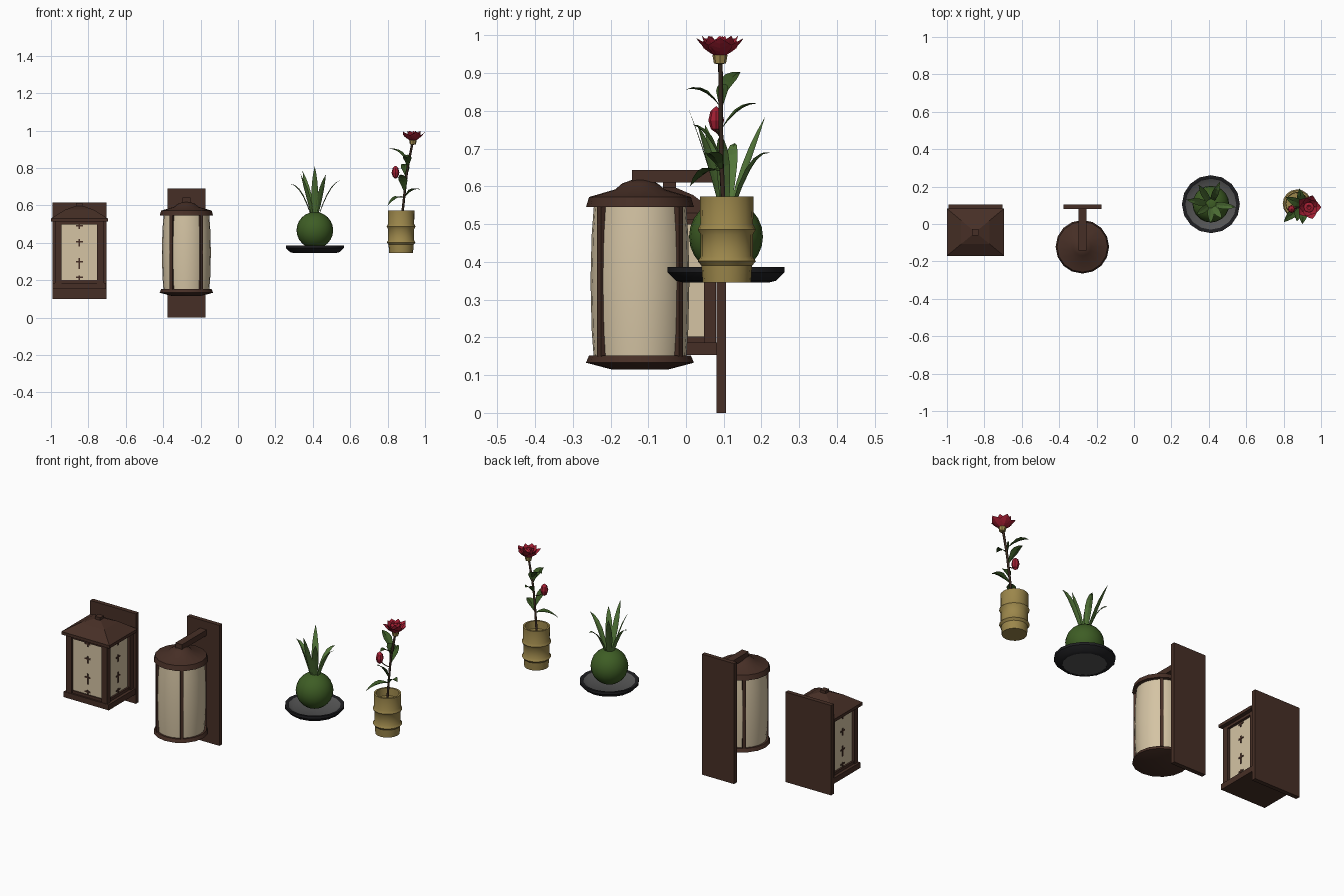
import bpy, bmesh, math
from mathutils import Vector, Matrix

cube = bpy.data.objects.get("Cube")
if cube:
    bpy.data.objects.remove(cube, do_unlink=True)


def material(name, *rgb):
    m = bpy.data.materials.new(name)
    m.use_nodes = True
    m.diffuse_color = (*rgb, 1)
    m.node_tree.nodes["Principled BSDF"].inputs["Base Color"].default_value = (*rgb, 1)
    return m


WOOD = material("dark wood", .062, .028, .019)
PAPER = material("cream paper", .66, .55, .37)
MOSS = material("moss green", .048, .11, .018)
GRASS = material("blade green", .085, .18, .04)
LEAF = material("leaf green", .042, .095, .018)
BAMBOO = material("bamboo", .33, .24, .07)
RED = material("petal red", .36, .013, .032)
STEM = material("stem brown", .04, .022, .014)
BLACK = material("black glaze", .013, .013, .015)
GREY = material("grey glaze", .09, .09, .09)


def finish(name, bm, mat, smooth=False, recalc=True):
    bmesh.ops.remove_doubles(bm, verts=bm.verts, dist=1e-5)
    if recalc:
        bmesh.ops.recalc_face_normals(bm, faces=bm.faces)
    me = bpy.data.meshes.new(name)
    bm.to_mesh(me)
    bm.free()
    me.materials.append(mat)
    ob = bpy.data.objects.new(name, me)
    bpy.context.collection.objects.link(ob)
    if smooth:
        bpy.ops.object.select_all(action='DESELECT')
        ob.select_set(True)
        bpy.context.view_layer.objects.active = ob
        bpy.ops.object.shade_smooth_by_angle(angle=math.radians(35))
    return ob


def box(name, centre, size, mat, turn=0):
    bm = bmesh.new()
    bmesh.ops.create_cube(bm, size=1, matrix=Matrix.Translation(centre)
                          @ Matrix.Rotation(turn, 4, 'Z') @ Matrix.Diagonal((*size, 1)))
    return finish(name, bm, mat)


def lathe(name, x, y, profile, mat, sides=16, smooth=True):
    bm = bmesh.new()
    vs = [bm.verts.new((x + r, y, z)) for r, z in profile]
    es = [bm.edges.new(p) for p in zip(vs, vs[1:])]
    bmesh.ops.spin(bm, geom=vs + es, cent=(x, y, 0), axis=(0, 0, 1),
                   angle=math.tau, steps=sides, use_merge=True)
    return finish(name, bm, mat, smooth)


def blade(name, base, tip, arch, width, shape, mat, fold=.2):
    """Folded blade along an arched path; shape gives relative widths."""
    base, tip = Vector(base), Vector(tip)
    mid = (base + tip) / 2 + Vector((0, 0, arch))
    along = tip - base
    side = Vector((-along.y, along.x, 0)).normalized()
    bm, rows, n = bmesh.new(), [], len(shape) - 1
    for i, w in enumerate(shape):
        t = i / n
        p = base * (1 - t) ** 2 + mid * 2 * t * (1 - t) + tip * t * t
        off, lift = side * w * width / 2, Vector((0, 0, fold * w * width / 2))
        rows.append([bm.verts.new(q) for q in (p - off + lift, p, p + off + lift)])
    for a, b in zip(rows, rows[1:]):
        for k in (0, 1):
            bm.faces.new((a[k], b[k], b[k + 1], a[k + 1]))
    bmesh.ops.dissolve_degenerate(bm, dist=1e-6, edges=bm.edges)
    return finish(name, bm, mat, recalc=False)


# Square wall lantern
SX, SY = -.848, -.04
box("square_back_plate", (SX, .093, .357), (.29, .025, .515), WOOD)
box("square_paper", (SX, SY, .35), (.23, .215, .33), PAPER)
box("square_base", (SX, SY, .17), (.285, .245, .032), WOOD)
box("square_lower_rail", (SX, SY, .193), (.25, .226, .018), WOOD)
box("square_upper_rail", (SX, SY, .51), (.26, .232, .022), WOOD)
for sx in (-1, 1):
    for sy in (-1, 1):
        box("square_post", (SX + sx * .113, SY + sy * .104, .35), (.036, .032, .34), WOOD)

# Small crossed lattice marks on the visible paper faces
for z, h in ((.4, .04), (.29, .06), (.487, .025), (.213, .025)):
    for w, tall, dz in ((.008, h, 0), (.036, .008, h * .15)):
        box("front_lattice", (SX, SY - .108, z + dz), (w, .005, tall), WOOD)
        for sx in (-1, 1):
            box("side_lattice", (SX + sx * .1155, SY, z + dz), (.005, w, tall), WOOD)

# Hipped roof built from stacked rectangular rings
bm = bmesh.new()
rings = []
for f, z in ((1, .513), (1, .53), (.5, .577), (.13, .597)):
    rings.append([bm.verts.new((SX + sx * .152 * f, SY - .004 + sy * .126 * f, z))
                  for sx, sy in ((-1, -1), (1, -1), (1, 1), (-1, 1))])
for a, b in zip(rings, rings[1:]):
    for k in range(4):
        bm.faces.new((a[k], a[(k + 1) % 4], b[(k + 1) % 4], b[k]))
bm.faces.new(rings[0])
bm.faces.new(rings[-1])
finish("square_roof", bm, WOOD)
box("square_finial", (SX, SY - .004, .6), (.034, .034, .024), WOOD)

# Round wall lantern
RX, RY = -.276, -.122
box("round_back_plate", (RX, .093, .345), (.204, .025, .69), WOOD)
box("round_arm", (RX, -.03, .627), (.042, .225, .032), WOOD)
lathe("round_paper", RX, RY, [(.122, .14), (.128, .22), (.131, .35), (.128, .47), (.122, .55)],
      PAPER, 24)
lathe("round_roof", RX, RY, [(0, .545), (.143, .545), (.135, .572), (.066, .592),
                             (.047, .608), (.022, .617), (0, .618)], WOOD)
lathe("round_tray", RX, RY, [(0, .152), (.135, .152), (.143, .133), (.075, .115), (0, .115)], WOOD)
for sx in (-1, 1):
    for sy in (-1, 1):
        a = math.atan2(sy * .1, sx * .076)
        box("round_bar", (RX + .126 * math.cos(a), RY + .126 * math.sin(a), .35),
            (.02, .018, .4), WOOD, a)

# Moss ball on a dish
MX, MY = .411, .106
lathe("dish", MX, MY, [(.112, .345), (.132, .35), (.155, .372), (.155, .386),
                       (.143, .386), (.136, .382)], BLACK)
lathe("dish_underside", MX, MY, [(0, .346), (.112, .346)], GREY)
lathe("dish_inside", MX, MY, [(.136, .382), (.11, .368), (0, .366)], GREY)
bm = bmesh.new()
bmesh.ops.create_uvsphere(bm, u_segments=20, v_segments=12, radius=.098,
                          matrix=Matrix.Translation((MX, MY, .467)))
finish("moss_ball", bm, MOSS, True)
grass_shape = (.6, .9, 1, .85, .5, 0)
for tip, arch in (((.28, .13, .715), .08), ((.545, .09, .735), .07), ((.41, .005, .81), .02),
                  ((.345, .21, .785), .02), ((.46, .225, .69), .08), ((.47, .03, .765), .04),
                  ((.335, .05, .765), .03)):
    d = (Vector(tip) - Vector((MX, MY, 0))) * .15
    blade("grass_blade", (MX + d.x, MY + d.y, .54), tip, arch, .036, grass_shape, GRASS, .4)

# Bamboo pot with two raised rings
PX, PY = .872, .108
lathe("bamboo_pot", PX, PY, [(0, .346), (.064, .346), (.067, .39), (.077, .402), (.069, .414),
                             (.069, .472), (.077, .486), (.07, .5), (.071, .573), (.061, .573),
                             (.059, .53), (0, .53)], BAMBOO)

# Flower stem
stem_points = [Vector(p) for p in ((.876, .1, .53), (.89, .094, .66), (.903, .092, .78),
                                   (.918, .092, .86), (.933, .091, .935))]
curve = bpy.data.curves.new("flower_stem", 'CURVE')
curve.dimensions = '3D'
curve.bevel_depth = .0065
curve.bevel_resolution = 1
spline = curve.splines.new('POLY')
spline.points.add(len(stem_points) - 1)
for p, co in zip(spline.points, stem_points):
    p.co = (*co, 1)
curve.materials.append(STEM)
bpy.context.collection.objects.link(bpy.data.objects.new("flower_stem", curve))


def stem_at(z):
    for a, b in zip(stem_points, stem_points[1:]):
        if z <= b.z:
            return a.lerp(b, (z - a.z) / (b.z - a.z))
    return stem_points[-1]


# Stem leaves
leaf_shape = (.08, .6, 1, .85, .5, 0)
for z, tip in ((.83, (.81, .145, .903)), (.81, (.9, 0, .857)), (.75, (.885, .19, .82)),
               (.64, (.975, .05, .685)), (.64, (.8, .01, .6)), (.67, (.87, .015, .765)),
               (.8, (.9, .1, .87))):
    blade("stem_leaf", stem_at(z), tip, .035, .048, leaf_shape, LEAF, .35)

# Bud and its short stalk
blade("bud_stalk", stem_at(.73), (.845, .08, .755), -.01, .01, (1, 1, 1), STEM, .5)
lathe("bud", .842, .08, [(0, .742), (.014, .752), (.021, .775), (.015, .8), (0, .813)], RED, 8, False)

# Open bloom: calyx, two petal rings and a heart
FX, FY = .935, .09
lathe("calyx", FX, FY, [(0, .923), (.016, .926), (.02, .948), (0, .952)], BAMBOO, 8, False)
petal_shape = (.25, .7, 1, .95, .55, .05)
for reach, z, width, turn in ((.065, .992, .062, 0), (.05, .998, .052, .63), (.03, .998, .036, .2)):
    for k in range(5):
        a = turn + k * math.tau / 5
        c, s = math.cos(a), math.sin(a)
        blade("petal", (FX + .008 * c, FY + .008 * s, .943),
              (FX + reach * c, FY + reach * s, z), -.012, width, petal_shape, RED, .3)
lathe("bloom_heart", FX, FY, [(0, .945), (.024, .96), (.028, .985), (.012, .99), (0, .98)], RED, 8, False)
